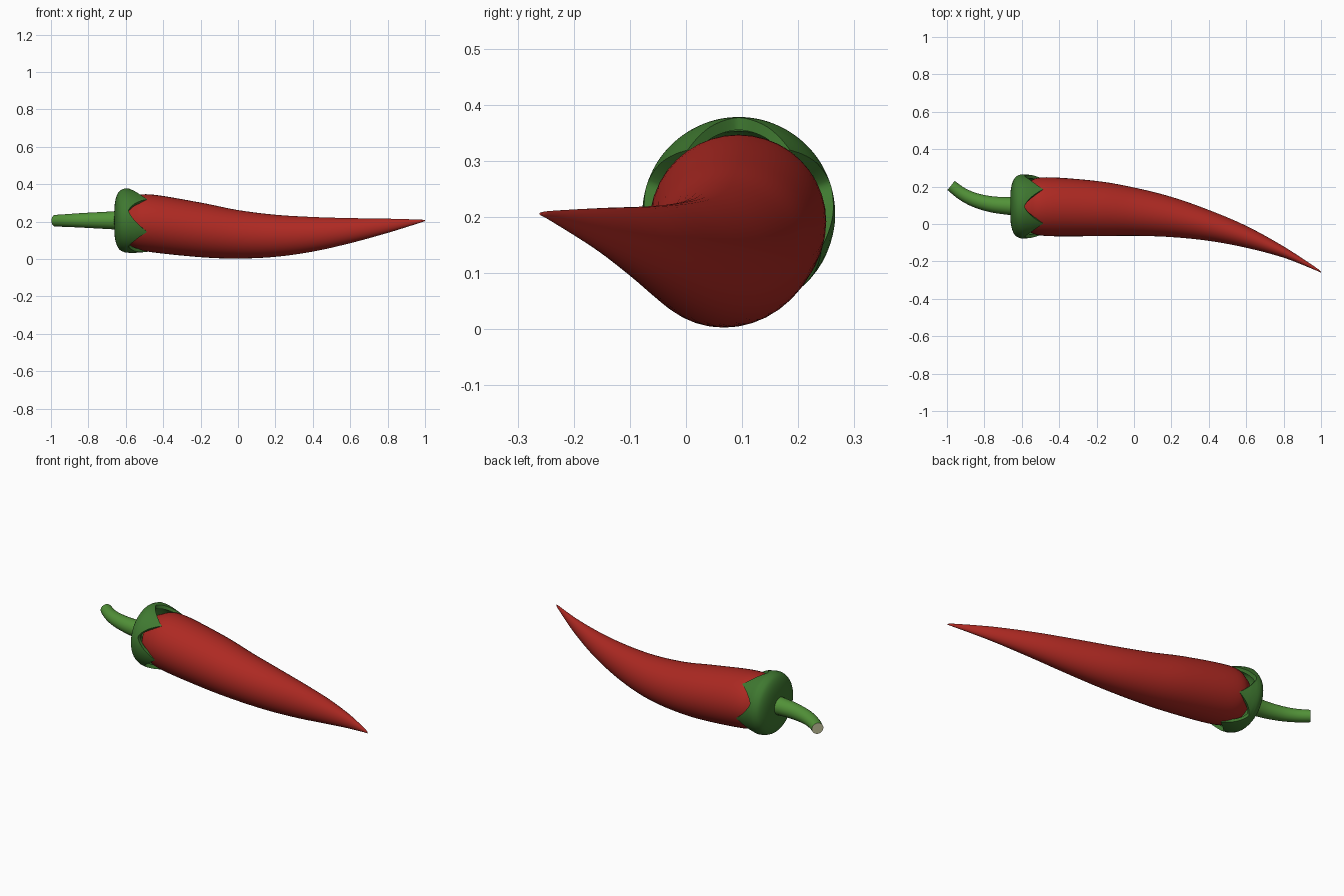
import bpy, bmesh, math
from mathutils import Vector

if "Cube" in bpy.data.objects:
    bpy.data.objects.remove(bpy.data.objects["Cube"])


def material(name, rgb):
    m = bpy.data.materials.new(name)
    m.diffuse_color = (*rgb, 1)
    m.use_nodes = True
    m.node_tree.nodes["Principled BSDF"].inputs["Base Color"].default_value = m.diffuse_color
    return m


RED = material("red_skin", (0.42, 0.022, 0.016))
GREEN = material("calyx_green", (0.05, 0.19, 0.03))
STEM = material("stem_green", (0.085, 0.29, 0.04))
PALE = material("cut_face", (0.55, 0.55, 0.33))


def spline(rows, steps):
    """Catmull-Rom interpolation through rows of numbers."""
    out = []
    for i in range(len(rows) - 1):
        a, b, c, d = (Vector(rows[max(0, min(k, len(rows) - 1))]) for k in range(i - 1, i + 3))
        for s in range(steps):
            t = s / steps
            out.append(0.5 * (2 * b + (c - a) * t + (2 * a - 5 * b + 4 * c - d) * t * t
                              + (3 * b - a - 3 * c + d) * t ** 3))
    return out + [Vector(rows[-1])]


def lookup(table, x):
    """Linear interpolation in a sorted list of points."""
    for p, q in zip(table, table[1:]):
        if x <= q[0]:
            return p[1] + (q[1] - p[1]) * (x - p[0]) / (q[0] - p[0])
    return table[-1][1]


def loft(name, rings, mats, end_mat=0, angle=40):
    """Skin a list of point rings and cap both ends."""
    bm = bmesh.new()
    vs = [[bm.verts.new(p) for p in ring] for ring in rings]
    n = len(vs[0])
    for a, b in zip(vs, vs[1:]):
        for i in range(n):
            bm.faces.new((a[i], a[(i + 1) % n], b[(i + 1) % n], b[i]))
    bm.faces.new(vs[0])
    bm.faces.new(vs[-1]).material_index = end_mat
    bmesh.ops.recalc_face_normals(bm, faces=bm.faces)
    me = bpy.data.meshes.new(name)
    bm.to_mesh(me)
    bm.free()
    ob = bpy.data.objects.new(name, me)
    bpy.context.collection.objects.link(ob)
    for m in mats:
        me.materials.append(m)
    bpy.ops.object.select_all(action='DESELECT')
    ob.select_set(True)
    bpy.context.view_layer.objects.active = ob
    bpy.ops.object.shade_smooth_by_angle(angle=math.radians(angle))
    return ob


def angles(n):
    return [2 * math.pi * i / n for i in range(n)]


# Pepper body: x, low y, high y, low z, high z
body = [(-0.625, 0.07, 0.12, 0.17, 0.225), (-0.605, -0.005, 0.19, 0.10, 0.295),
        (-0.56, -0.042, 0.228, 0.063, 0.328), (-0.47, -0.064, 0.25, 0.038, 0.346),
        (-0.2, -0.065, 0.23, 0.010, 0.302), (0, -0.063, 0.195, 0.003, 0.262),
        (0.2, -0.07, 0.145, 0.012, 0.237), (0.4, -0.09, 0.075, 0.04, 0.225),
        (0.6, -0.127, -0.01, 0.085, 0.219), (0.8, -0.18, -0.12, 0.140, 0.216),
        (0.97, -0.247, -0.231, 0.193, 0.211), (1.0, -0.261, -0.257, 0.203, 0.208)]
rings = [[(x, (y0 + y1) / 2 + (y1 - y0) / 2 * math.cos(a),
           (z0 + z1) / 2 + (z1 - z0) / 2 * math.sin(a)) for a in angles(40)]
         for x, y0, y1, z0, z1 in spline(body, 6)]
loft("pepper_body", rings, [RED])

# Calyx: bulging cap with five pointed teeth, outer skin then inner skin
face = spline([(-0.662, 0.02), (-0.66, 0.08), (-0.65, 0.128), (-0.632, 0.158), (-0.605, 0.171)], 4)
rim = [(-0.605, 0.171), (-0.585, 0.172), (-0.55, 0.168), (-0.52, 0.162), (-0.48, 0.154)]


def calyx_point(a, x, r):
    t = max(0, min(1, (x + 0.60) / 0.11))
    return (x, 0.094 + r * math.cos(a), 0.207 - 0.013 * t + r * math.sin(a))


def rim_ring(t, inset):
    ring = []
    for a in angles(120):
        d = abs((math.degrees(a) - 54 + 36) % 72 - 36) / 36
        w = (1 - d) ** 1.4
        x = -0.605 + t * (0.02 + 0.1 * w)
        ring.append(calyx_point(a, x, lookup(rim, x) - inset * (1 - 0.4 * t * w)))
    return ring


outer = [[calyx_point(a, x, r) for a in angles(120)] for x, r in face[:-1]]
inner = [[calyx_point(a, x + 0.02, r * 0.87) for a in angles(120)] for x, r in face[:-1]]
steps = [i / 8 for i in range(9)]
rings = (outer + [rim_ring(t, 0) for t in steps] +
         [rim_ring(t, 0.022) for t in reversed(steps)] + inner[::-1])
loft("calyx", rings, [GREEN], angle=50)

# Stem: curved tapering tube with a pale cut end; x, y, z, radius
path = spline([(-0.62, 0.096, 0.207, 0.054), (-0.67, 0.097, 0.207, 0.048), (-0.76, 0.105, 0.207, 0.043),
               (-0.85, 0.128, 0.207, 0.038), (-0.92, 0.162, 0.206, 0.034), (-0.978, 0.206, 0.205, 0.031)], 5)
rings = []
for i, (x, y, z, r) in enumerate(path):
    p, q = path[max(i - 1, 0)], path[min(i + 1, len(path) - 1)]
    side = Vector((q[1] - p[1], p[0] - q[0], 0)).normalized()
    rings.append([Vector((x, y, z)) + r * (side * math.cos(a) + Vector((0, 0, math.sin(a))))
                  for a in angles(24)])
loft("stem", rings, [STEM, PALE], end_mat=1)
